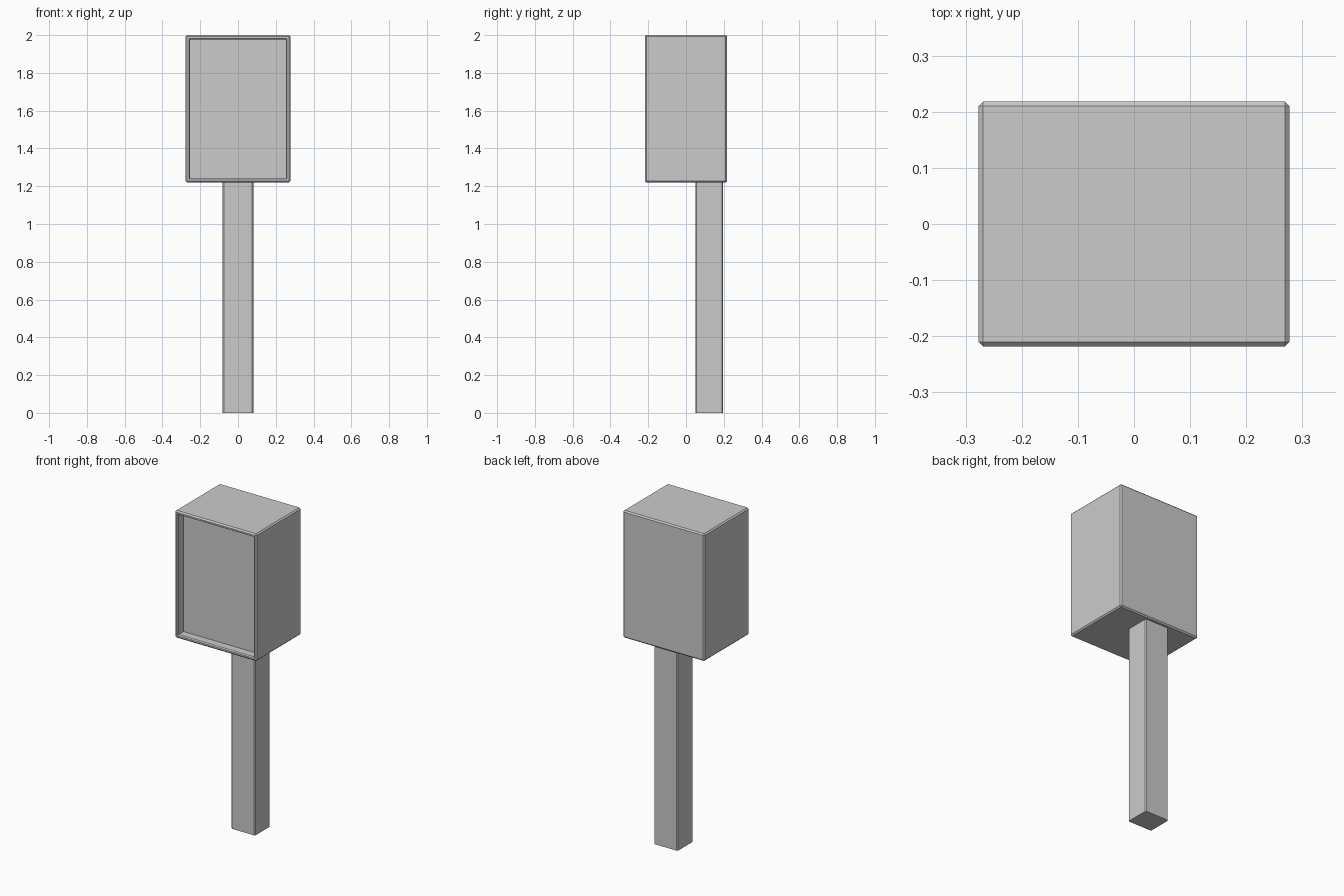
import bpy, bmesh
from mathutils import Vector

if "Cube" in bpy.data.objects:
    bpy.data.objects.remove(bpy.data.objects["Cube"])


def block(name, lo, hi, bevel, edge_test, edit=None):
    """Axis-aligned block with a flat chamfer on the chosen edges."""
    bm = bmesh.new()
    bmesh.ops.create_cube(bm, size=1)
    lo, hi = Vector(lo), Vector(hi)
    for v in bm.verts:
        v.co = Vector(((lo[i] + hi[i]) / 2 + v.co[i] * (hi[i] - lo[i]) for i in range(3)))
    bmesh.ops.bevel(bm, geom=[e for e in bm.edges if edge_test(e)], offset=bevel,
                    segments=1, profile=0.5, affect='EDGES')
    bm.normal_update()
    if edit:
        edit(bm)
    mesh = bpy.data.meshes.new(name)
    bm.to_mesh(mesh)
    bm.free()
    obj = bpy.data.objects.new(name, mesh)
    bpy.context.collection.objects.link(obj)
    return obj


def vertical(e):
    d = e.verts[0].co - e.verts[1].co
    return abs(d.z) > 0.5


def recess_front(bm):
    """Rim, small inner chamfer, then a sunken panel on the front face."""
    front = min(bm.faces, key=lambda f: f.calc_center_median().y)
    bmesh.ops.inset_region(bm, faces=[front], thickness=0.013)
    bmesh.ops.inset_region(bm, faces=[front], thickness=0.007, depth=-0.007)
    bmesh.ops.inset_region(bm, faces=[front], thickness=0.0, depth=0.0)
    for v in front.verts:
        v.co.y += 0.048


# Box head with recessed front panel
block("box_head", (-0.277, -0.218, 1.22), (0.277, 0.218, 2.0), 0.008,
      lambda e: True, recess_front)

# Post set towards the back
block("post", (-0.081, 0.049, 0.0), (0.081, 0.197, 1.222), 0.006, vertical)
